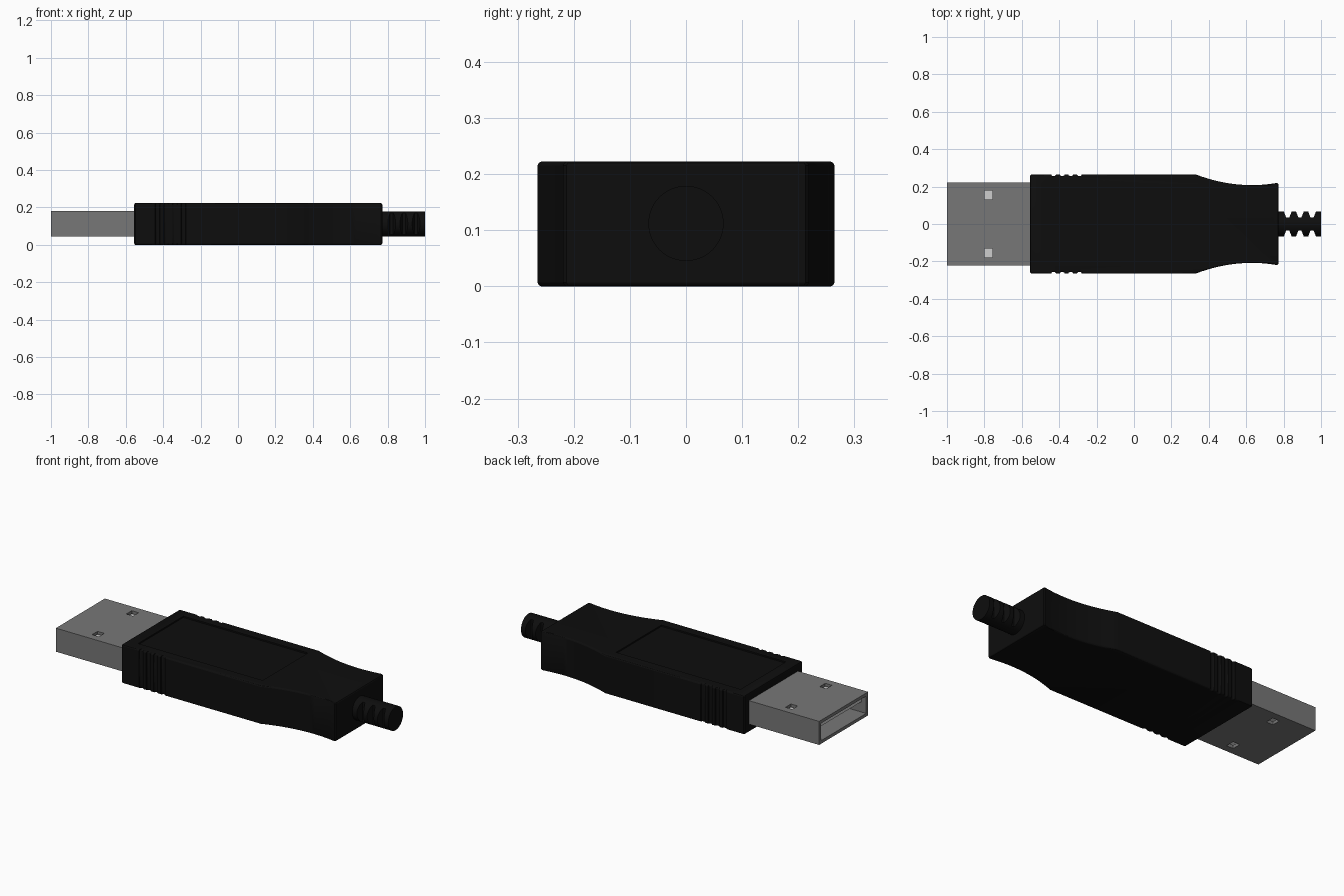
import bpy, bmesh, math

cube = bpy.data.objects.get("Cube")
if cube:
    bpy.data.objects.remove(cube, do_unlink=True)


def material(name, value):
    m = bpy.data.materials.new(name)
    m.use_nodes = True
    colour = (value, value, value, 1)
    m.diffuse_color = colour
    m.node_tree.nodes["Principled BSDF"].inputs["Base Color"].default_value = colour
    return m


black = material("black rubber", 0.0042)
steel = material("grey metal", 0.185)
white = material("pale plastic", 0.62)


def prism(name, outline, layers, mat):
    """Stack an xy outline at each (z, inset) layer and close both ends."""
    bm = bmesh.new()
    wide = max(abs(p[0]) for p in outline)
    deep = max(abs(p[1]) for p in outline)
    rings = [[bm.verts.new((x * (1 - d / wide), y * (1 - d / deep), z)) for x, y in outline]
             for z, d in layers]
    n = len(outline)
    for a, b in zip(rings, rings[1:]):
        for i in range(n):
            j = (i + 1) % n
            bm.faces.new((a[i], a[j], b[j], b[i]))
    bm.faces.new(rings[0][::-1])
    bm.faces.new(rings[-1])
    bmesh.ops.recalc_face_normals(bm, faces=bm.faces)
    mesh = bpy.data.meshes.new(name)
    bm.to_mesh(mesh)
    bm.free()
    mesh.materials.append(mat)
    ob = bpy.data.objects.new(name, mesh)
    bpy.context.collection.objects.link(ob)
    return ob


def box(name, x0, x1, y0, y1, z0, z1, mat):
    return prism(name, [(x0, y0), (x1, y0), (x1, y1), (x0, y1)], [(z0, 0), (z1, 0)], mat)


def activate(ob):
    bpy.ops.object.select_all(action='DESELECT')
    ob.select_set(True)
    bpy.context.view_layer.objects.active = ob


def cut(ob, cutters):
    activate(ob)
    for c in cutters:
        c.hide_render = True
        mod = ob.modifiers.new("cut", 'BOOLEAN')
        mod.operation = 'DIFFERENCE'
        mod.solver = 'EXACT'
        mod.object = c
        bpy.ops.object.modifier_apply(modifier=mod.name)
        bpy.data.objects.remove(c, do_unlink=True)


def smooth(ob):
    activate(ob)
    bpy.ops.object.shade_smooth_by_angle(angle=math.radians(25))


# Moulded grip: straight front, four finger grooves, concave waist
HALF, R = 0.265, 0.006
side = [(-0.555, HALF - R), (-0.555 + R, HALF)]
for k in range(4):
    centre = -0.43 + 0.046 * k
    for s in range(7):
        a = math.pi * s / 6
        side.append((centre - 0.013 * math.cos(a), HALF - 0.009 * math.sin(a)))
for s in range(17):
    x = 0.33 + 0.435 * s / 16
    side.append((x, 0.208 + 0.057 * ((0.63 - x) / 0.3) ** 2))
side.append((0.772, 0.213))
outline = side + [(x, -y) for x, y in reversed(side)]
H = 0.222
rim = [(0, 0.007), (0.002, 0.003), (0.007, 0)]
body = prism("grip_body", outline, rim + [(H - z, d) for z, d in reversed(rim)], black)
cut(body, [box("panel_cutter", -0.49, 0.3, -0.205, 0.205, H - 0.008, H + 0.05, black)])
smooth(body)

# Hollow metal shell with two latch windows on top and bottom
shell = box("metal_shell", -1, -0.54, -0.222, 0.222, 0.045, 0.18, steel)
cutters = [box("cavity_cutter", -1.1, -0.5, -0.204, 0.204, 0.063, 0.162, steel)]
for s in (-1, 1):
    y = s * 0.155
    cutters.append(box("window_cutter", -0.80, -0.757, y - 0.025, y + 0.025, -0.1, 0.4, steel))
cut(shell, cutters)

# Contact tongue inside the shell
box("contact_tongue", -0.97, -0.54, -0.203, 0.203, 0.122, 0.155, white)

# Strain relief with tapered notches on both sides
bpy.ops.mesh.primitive_cylinder_add(vertices=48, radius=0.067, depth=0.25,
                                    location=(0.875, 0, 0.112), rotation=(0, math.pi / 2, 0))
relief = bpy.context.object
relief.name = "strain_relief"
relief.data.materials.append(black)
bpy.ops.object.transform_apply(location=True, rotation=True, scale=True)
notches = []
for x in (0.822, 0.887, 0.952):
    for s in (-1, 1):
        wedge = [(x - 0.008, s * 0.034), (x + 0.008, s * 0.034),
                 (x + 0.026, s * 0.08), (x - 0.026, s * 0.08)]
        notches.append(prism("notch_cutter", wedge, [(0, 0), (0.25, 0)], black))
cut(relief, notches)
smooth(relief)
